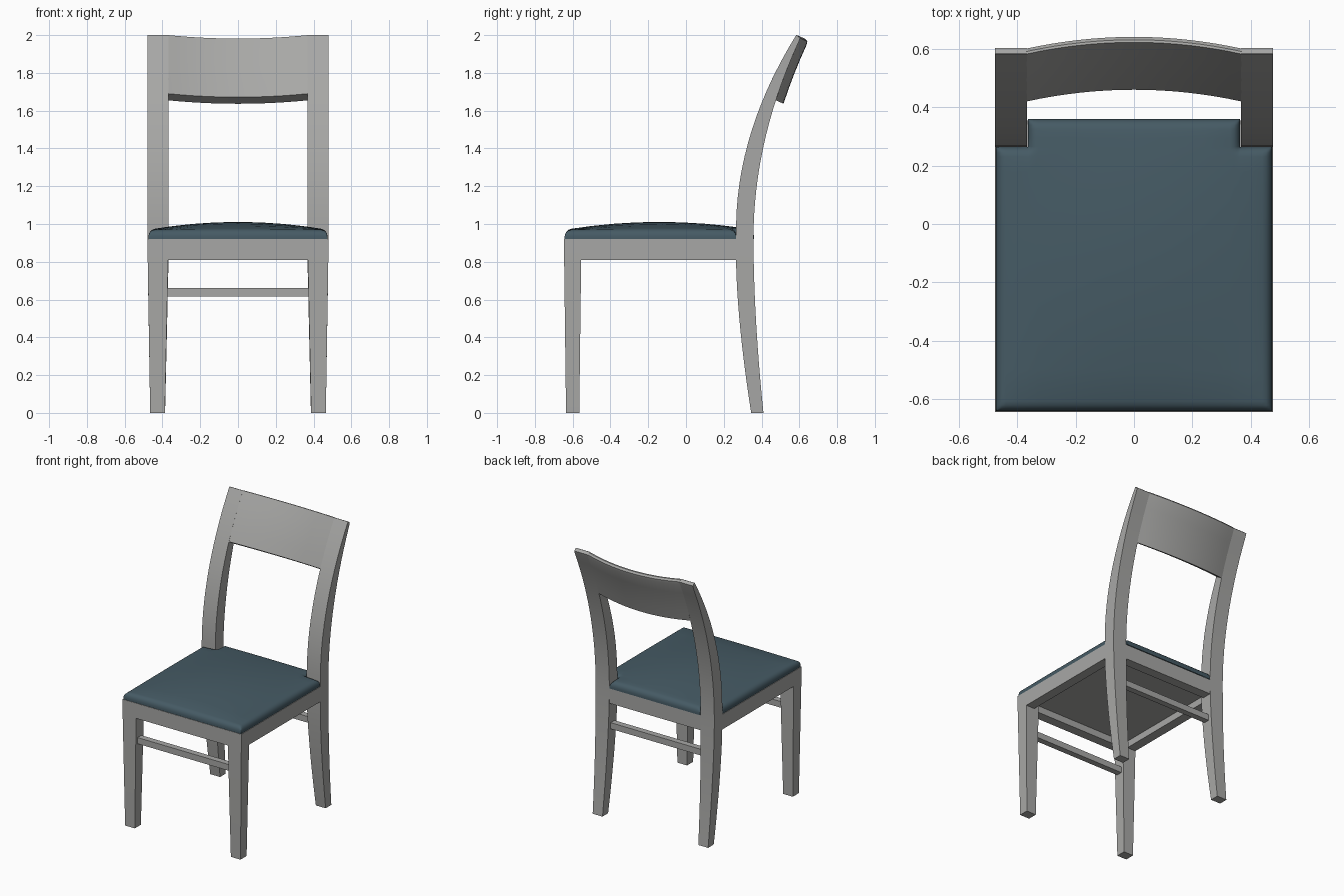
import bpy, bmesh, math

if "Cube" in bpy.data.objects:
    bpy.data.objects.remove(bpy.data.objects["Cube"])


def material(name, rgb):
    m = bpy.data.materials.new(name)
    m.diffuse_color = (*rgb, 1)
    m.use_nodes = True
    m.node_tree.nodes["Principled BSDF"].inputs["Base Color"].default_value = m.diffuse_color
    return m


WOOD = material("grey wood", (0.39, 0.39, 0.38))
FABRIC = material("blue fabric", (0.060, 0.103, 0.128))


def finish(bm, name, mat, angle=35):
    bmesh.ops.recalc_face_normals(bm, faces=bm.faces)
    me = bpy.data.meshes.new(name)
    bm.to_mesh(me)
    bm.free()
    me.materials.append(mat)
    ob = bpy.data.objects.new(name, me)
    bpy.context.collection.objects.link(ob)
    bpy.ops.object.select_all(action='DESELECT')
    ob.select_set(True)
    bpy.context.view_layer.objects.active = ob
    bpy.ops.object.shade_smooth_by_angle(angle=math.radians(angle))
    return ob


def loft(name, rings):
    """Skin closed rings of points and cap both ends."""
    bm = bmesh.new()
    vs = [[bm.verts.new(p) for p in r] for r in rings]
    n = len(vs[0])
    for a, b in zip(vs, vs[1:]):
        for i in range(n):
            j = (i + 1) % n
            bm.faces.new((a[i], a[j], b[j], b[i]))
    bm.faces.new(vs[0])
    bm.faces.new(vs[-1])
    return finish(bm, name, WOOD)


def box(name, x0, x1, y0, y1, z0, z1):
    return loft(name, [[(x0, y0, z), (x1, y0, z), (x1, y1, z), (x0, y1, z)]
                       for z in (z0, z1)])


# Curved back post: front and back edge in the side view
def post_front(z):
    if z < 0.81:
        return 0.265 + 0.08 * ((0.81 - z) / 0.81) ** 1.6
    return 0.265 + 0.3 * max(z - 0.97, 0) ** 2


def post_back(z):
    if z < 0.92:
        return 0.357 + 0.053 * ((0.92 - z) / 0.92) ** 1.8
    return 0.357 + 0.22 * (z - 0.92) ** 2


OUT, INN = 0.478, 0.368
for side, s in (("left", -1), ("right", 1)):
    # Front leg, tapered below the apron
    rings = []
    for z, xo, xi, ya, yb in ((0, 0.465, 0.387, -0.635, -0.565),
                              (0.81, OUT, 0.37, -0.645, -0.555),
                              (0.92, OUT, 0.37, -0.645, -0.555)):
        rings.append([(s * xo, ya, z), (s * xi, ya, z), (s * xi, yb, z), (s * xo, yb, z)])
    loft("front_leg_" + side, rings)

    # Back leg and back post in one piece
    rings = []
    for k in range(29):
        t = k / 28
        zf, zb = 2.0 * t, 1.965 * t
        taper = max(0.81 - zf, 0) / 0.81
        xo, xi = OUT - 0.013 * taper, INN + 0.018 * taper
        yf, yb = post_front(zf), post_back(zb)
        rings.append([(s * xo, yf, zf), (s * xi, yf, zf), (s * xi, yb, zb), (s * xo, yb, zb)])
    rings.append([(s * x, y, z) for x, y, z in ((OUT, 0.586, 2.0), (INN, 0.586, 2.0),
                                                (INN, 0.604, 1.985), (OUT, 0.604, 1.985))])
    loft("back_leg_" + side, rings)

    # Side apron
    xa, xb = sorted((s * OUT, s * (OUT - 0.07)))
    box("side_apron_" + side, xa, xb, -0.56, 0.28, 0.81, 0.92)

# Front and back aprons, panel under the seat
box("front_apron", -0.38, 0.38, -0.645, -0.575, 0.81, 0.92)
box("back_apron", -0.38, 0.38, 0.285, 0.356, 0.81, 0.92)
box("seat_panel", -0.42, 0.42, -0.59, 0.30, 0.86, 0.919)

# Stretchers between the leg pairs
box("front_stretcher", -0.385, 0.385, -0.622, -0.578, 0.615, 0.66)
box("back_stretcher", -0.385, 0.385, 0.292, 0.336, 0.615, 0.66)

# Crest rail: post section bowed backward in the middle
section = [(post_front(z), z) for z in (1.69, 1.77, 1.85, 1.93, 2.0)]
section += [(0.592, 1.998), (0.602, 1.985)]
section += [(post_back(z), z) for z in (1.965, 1.89, 1.81, 1.73, 1.655)]
rings = []
for i in range(17):
    u = -1 + i / 8
    bow = 0.044 * (1 - u * u)
    rings.append([(u * 0.37, y + 0.92 * bow, z - 0.42 * bow) for y, z in section])
loft("crest_rail", rings)

# Seat cushion: domed grid with rounded rim, notched round the posts
SX, Y0, Y1, NX, NY = 0.474, -0.642, 0.36, 0.364, 0.265
TOP, R = 0.969, 0.034
rim = (0, 0.003, 0.010, 0.020, R)
half = [SX - d for d in rim] + [NX - d for d in rim] + [NX + 0.03, 0.24, 0.12]
xs = sorted(half + [0] + [-x for x in half])
ys = sorted([Y0 + d for d in rim] + [Y1 - d for d in rim] + [NY - d for d in rim]
            + [-0.5, -0.38, -0.26, -0.14, -0.02, 0.1, 0.18, 0.295])


def seat_z(x, y):
    ax = abs(x)
    notch = math.hypot(max(NX - ax, 0), max(NY - y, 0))
    d = min(SX - ax, y - Y0, Y1 - y, notch)
    u, v = x / SX, (y - (Y0 + Y1) / 2) / ((Y1 - Y0) / 2)
    k = max(R - d, 0)
    return (TOP + 0.042 * (1 - u * u) * (1 - v * v)
            - (R - math.sqrt(max(R * R - k * k, 0))))


bm = bmesh.new()
grid = {}


def vert(x, y):
    if (x, y) not in grid:
        grid[x, y] = bm.verts.new((x, y, seat_z(x, y)))
    return grid[x, y]


for xa, xb in zip(xs, xs[1:]):
    for ya, yb in zip(ys, ys[1:]):
        if abs(xa + xb) / 2 > NX and (ya + yb) / 2 > NY:
            continue
        bm.faces.new((vert(xa, ya), vert(xb, ya), vert(xb, yb), vert(xa, yb)))
edges = [e for e in bm.edges if e.is_boundary]
new = bmesh.ops.extrude_edge_only(bm, edges=edges)["geom"]
for v in new:
    if isinstance(v, bmesh.types.BMVert):
        v.co.z = 0.92
finish(bm, "seat_cushion", FABRIC, 50)
